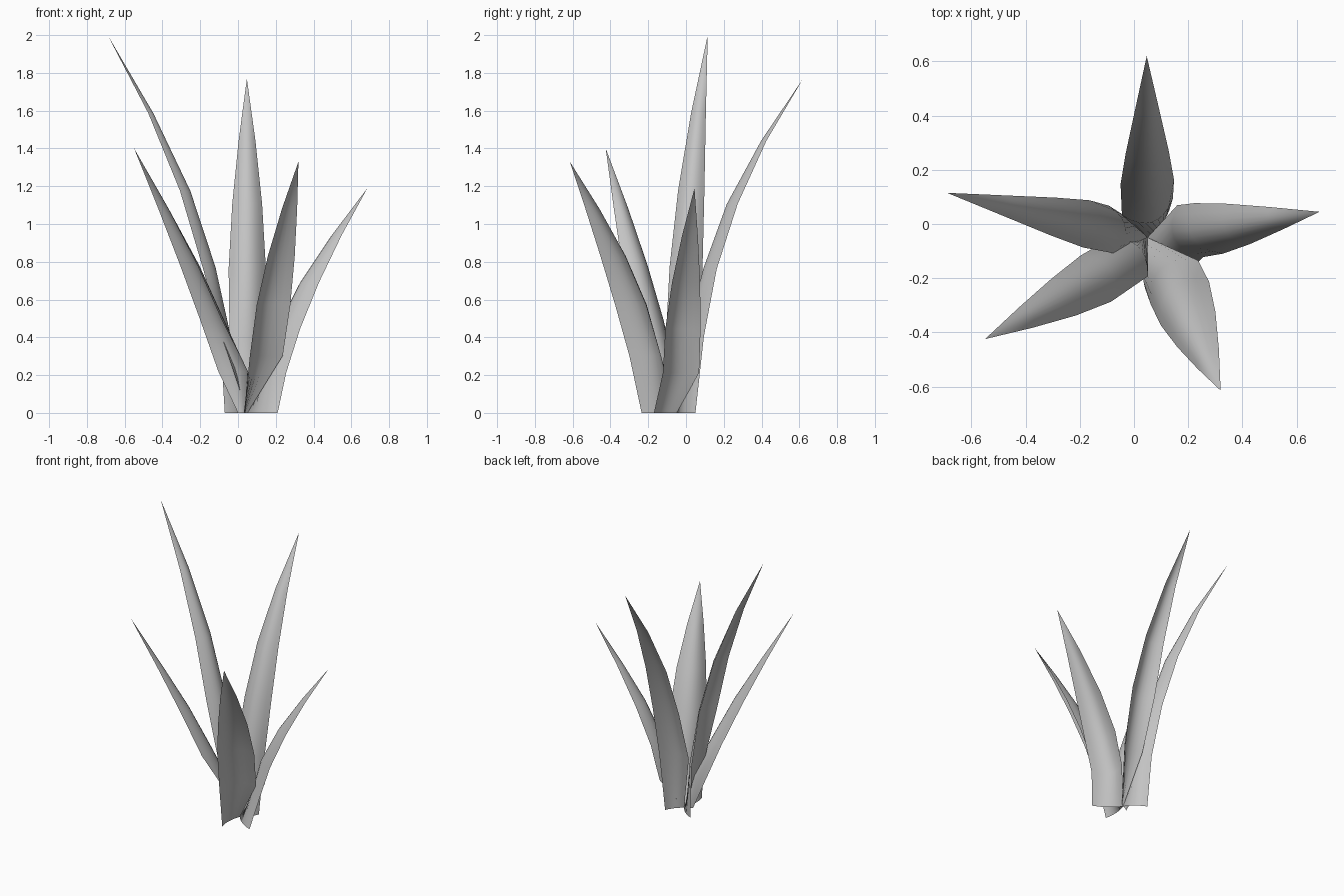
import bpy
from math import sin, cos, radians, atan2, hypot
from mathutils import Vector

cube = bpy.data.objects.get("Cube")
if cube:
    bpy.data.objects.remove(cube, do_unlink=True)

grey = bpy.data.materials.new("leaf_grey")
grey.use_nodes = True
colour = (0.55, 0.55, 0.55, 1)
grey.diffuse_color = colour
grey.node_tree.nodes["Principled BSDF"].inputs["Base Color"].default_value = colour

ROOT = Vector((0.05, -0.05, 0))         # point where all blades meet
WIDTH = (1, 1, 1, 0.8, 0.45)            # half width along the blade
SHIFT = (0, 1, 1.1, 0.9, 0.5)           # sideways bow
DEPTH = (0.15, 0.6, 0.65, 0.65, 0.55)   # arch of the cross-section
ROWS, COLS = len(WIDTH), 8


def blade(name, tip, corner, half, start, bend, rise, curl, bow=0.0):
    """Curved open sheet arched towards the middle of the clump."""
    reach = Vector(tip) - ROOT
    length, height = hypot(reach.x, reach.y), reach.z
    heading = atan2(reach.y, reach.x)
    out = Vector((cos(heading), sin(heading), 0))
    left = Vector((-out.y, out.x, 0))
    verts, faces = [], []
    for k in range(ROWS):
        t = k / ROWS
        if k == 0:                       # foot runs from the root to a corner
            foot = Vector((*corner, 0))
            across, middle = (ROOT - foot) / 2, (ROOT + foot) / 2
        else:
            a = radians(18 if k == 1 else curl)
            w = half * WIDTH[k]
            r = start + (length - start) * t ** bend - w * sin(a)
            across = (left * cos(a) - out * sin(a)) * w
            middle = ROOT + out * r + left * bow * SHIFT[k]
        middle = middle + Vector((0, 0, height * t ** rise))
        inward = Vector((-across.y, across.x, 0)) * DEPTH[k]
        for c in range(COLS + 1):
            s = 2 * c / COLS - 1
            verts.append(middle + across * s + inward * (1 - s * s))
    verts.append(Vector(tip))
    n = COLS + 1
    last = (ROWS - 1) * n
    for c in range(COLS):
        for i in range(c, last, n):
            faces.append((i + 1, i, i + n, i + n + 1))
        faces.append((last + c + 1, last + c, len(verts) - 1))
    mesh = bpy.data.meshes.new(name)
    mesh.from_pydata(verts, [], faces)
    mesh.materials.append(grey)
    mesh.shade_smooth()
    obj = bpy.data.objects.new(name, mesh)
    bpy.context.collection.objects.link(obj)


# Five blades: tip, foot corner, half width, base reach, bend, rise, curl, bow
blade("back_blade", (0.047, 0.62, 1.77), (0.13, 0.05), 0.099, 0.12, 1.95, 0.92, 4)
blade("right_blade", (-0.69, 0.115, 2.0), (-0.07, 0.05), 0.088, 0.14, 2.0, 1.04, 5)
blade("front_right_blade", (-0.55, -0.425, 1.4), (0.0, -0.08), 0.102, 0.07, 1.4, 1.15, 2, 0.025)
blade("front_blade", (0.32, -0.615, 1.33), (0.04, -0.235), 0.12, 0.17, 1.25, 0.92, 17, 0.018)
blade("left_blade", (0.685, 0.045, 1.19), (0.21, -0.17), 0.107, 0.155, 1.6, 1.07, 21)
